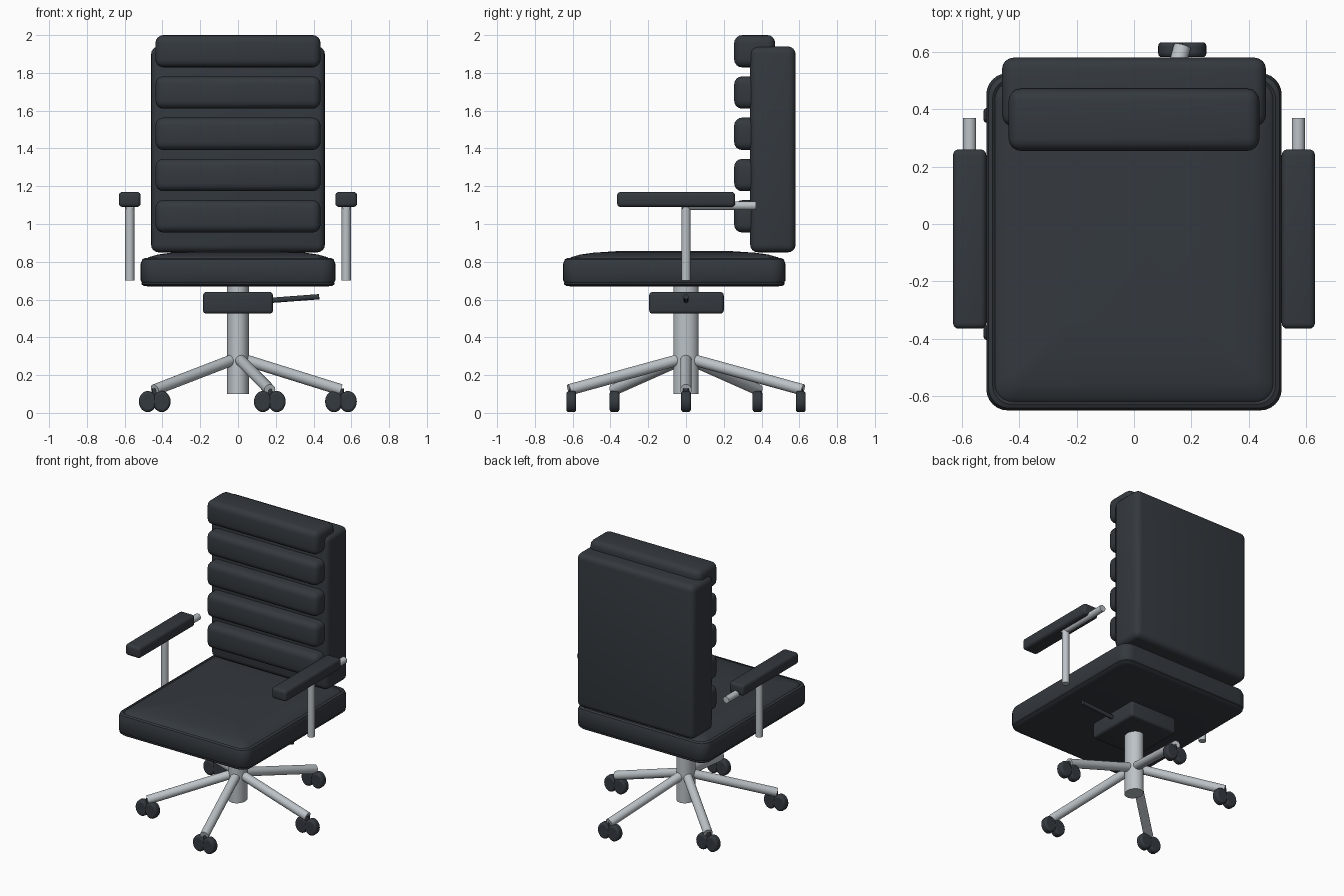
import bpy, bmesh, math
from mathutils import Vector

cube = bpy.data.objects.get("Cube")
if cube:
    bpy.data.objects.remove(cube, do_unlink=True)


def material(name, color, rough, metal=0.0):
    m = bpy.data.materials.new(name)
    m.use_nodes = True
    m.diffuse_color = (*color, 1)
    node = m.node_tree.nodes["Principled BSDF"]
    node.inputs["Base Color"].default_value = (*color, 1)
    node.inputs["Roughness"].default_value = rough
    return m


DARK = material("charcoal_leather", (0.034, 0.041, 0.049), 0.6)
METAL = material("silver_metal", (0.50, 0.54, 0.57), 0.4)


def finish(obj, name, mat, angle=40):
    obj.name = obj.data.name = name
    obj.data.materials.append(mat)
    bpy.ops.object.select_all(action='DESELECT')
    obj.select_set(True)
    bpy.context.view_layer.objects.active = obj
    bpy.ops.object.shade_smooth_by_angle(angle=math.radians(angle))
    return obj


def new_object(bm, name, mat):
    bmesh.ops.recalc_face_normals(bm, faces=bm.faces)
    mesh = bpy.data.meshes.new(name)
    bm.to_mesh(mesh)
    bm.free()
    obj = bpy.data.objects.new(name, mesh)
    bpy.context.collection.objects.link(obj)
    return finish(obj, name, mat)


def rounded_box(name, low, high, radius, mat=DARK):
    """Box between two corners with rounded edges."""
    low, high = Vector(low), Vector(high)
    bm = bmesh.new()
    bmesh.ops.create_cube(bm, size=1)
    bmesh.ops.scale(bm, vec=high - low, verts=bm.verts)
    bmesh.ops.translate(bm, vec=(low + high) / 2, verts=bm.verts)
    bmesh.ops.bevel(bm, geom=bm.edges[:], offset=radius, segments=4,
                    profile=0.5, affect='EDGES', clamp_overlap=True)
    return new_object(bm, name, mat)


def tube(name, start, end, radius, mat=METAL, bevel=0.0, squash=(1, 1)):
    """Cylinder between two points; squash scales its local x and y."""
    start, end = Vector(start), Vector(end)
    axis = end - start
    bpy.ops.mesh.primitive_cylinder_add(vertices=24, radius=radius, depth=axis.length,
                                        location=(start + end) / 2)
    obj = bpy.context.object
    obj.rotation_euler = axis.to_track_quat('Z', 'Y').to_euler()
    obj.scale = (squash[0], squash[1], 1)
    if bevel:
        mod = obj.modifiers.new("soft_rim", 'BEVEL')
        mod.width, mod.segments, mod.limit_method = bevel, 3, 'ANGLE'
    return finish(obj, name, mat)


def rounded_outline(hx, hy, r, cy, z, steps=6):
    """Points round a rectangle with rounded corners."""
    pts = []
    for i, (sx, sy) in enumerate([(1, 1), (-1, 1), (-1, -1), (1, -1)]):
        for k in range(steps + 1):
            a = math.pi / 2 * (i + k / steps)
            pts.append((sx * (hx - r) + r * math.cos(a),
                        cy + sy * (hy - r) + r * math.sin(a), z))
    return pts


# Seat cushion: lofted rounded outlines with a seam and a crowned top
bm = bmesh.new()
loops = []
for inset, z in [(0.04, 0.67), (0.015, 0.672), (0.004, 0.682), (0.006, 0.69), (0, 0.70),
                 (0, 0.79), (0.008, 0.812), (0.022, 0.82), (0.03, 0.813), (0.04, 0.824),
                 (0.09, 0.838), (0.16, 0.848), (0.28, 0.856)]:
    outline = rounded_outline(0.515 - inset, 0.588 - inset,
                              max(0.075 - inset * 0.4, 0.03), -0.062, z)
    loops.append([bm.verts.new(p) for p in outline])
for a, b in zip(loops, loops[1:]):
    for i in range(len(a)):
        j = (i + 1) % len(a)
        bm.faces.new((a[i], a[j], b[j], b[i]))
bm.faces.new(loops[0])
bm.faces.new(loops[-1])
new_object(bm, "seat_cushion", DARK)

# Backrest shell and its five padded rolls
rounded_box("backrest", (-0.46, 0.34, 0.85), (0.46, 0.58, 1.94), 0.04)
for i in range(5):
    z = 0.955 + i * 0.2185
    rounded_box(f"back_pad_{i + 1}", (-0.437, 0.255, z), (0.437, 0.472, z + 0.171), 0.042)

# Armrests with bent metal supports
for side, s in (("left", 1), ("right", -1)):
    x = s * 0.573
    rounded_box(f"{side}_armrest", (x - 0.058, -0.365, 1.09), (x + 0.058, 0.26, 1.17), 0.02)
    tube(f"{side}_arm_post", (x, 0, 0.70), (x, 0, 1.10), 0.024)
    tube(f"{side}_arm_rod", (x, -0.02, 1.097), (x, 0.37, 1.097), 0.023)

# Tilt mechanism, lever and gas column
rounded_box("tilt_mechanism", (-0.185, -0.195, 0.525), (0.185, 0.2, 0.64), 0.018)
tube("height_lever", (0.15, 0, 0.594), (0.43, 0, 0.615), 0.014, DARK)
tube("gas_column", (0, 0, 0.10), (0, 0, 0.68), 0.067, squash=(0.86, 1))

# Five-legged base with twin casters, slightly narrower across x
for i in range(5):
    a = math.tau * i / 5
    dx, dy = 0.545 * math.cos(a), 0.66 * math.sin(a)
    tube(f"base_leg_{i + 1}", (0, 0, 0.292), (dx, dy * 0.985, 0.122), 0.03)
    tube(f"caster_stem_{i + 1}", (dx, dy * 0.965, 0.06), (dx, dy * 0.965, 0.13), 0.015, DARK)
    y = dy * 0.955
    if abs(y) < 0.01:
        y = 0
    y = y + math.copysign(0.008, y) if y else 0
    for s in (-1, 1):
        cx = dx + s * 0.037
        wheel = tube(f"caster_{i + 1}_{'left' if s > 0 else 'right'}",
                     (cx, y - 0.026, 0.06), (cx, y + 0.026, 0.06), 0.056, DARK,
                     bevel=0.014, squash=(0.84, 1))
